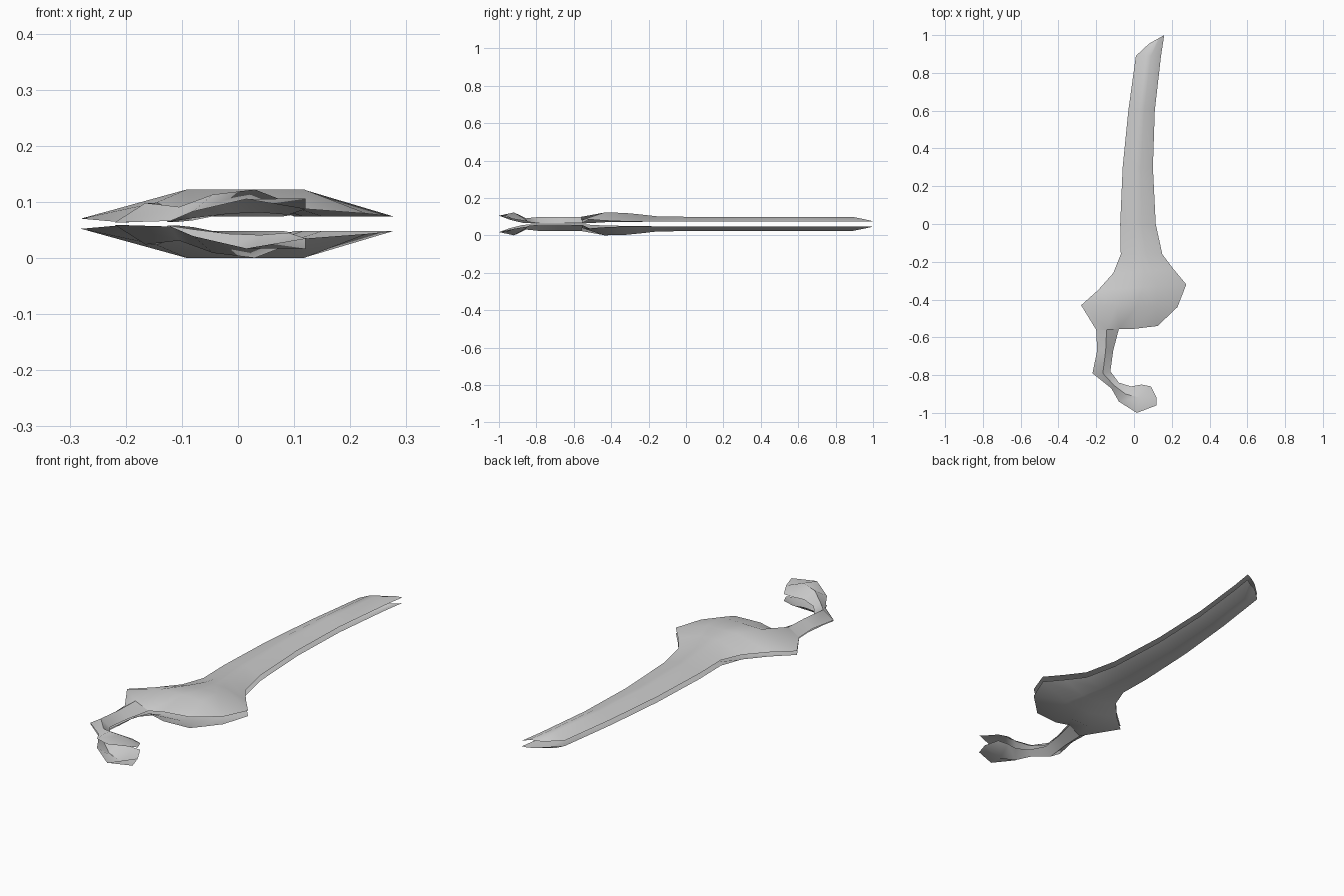
import bpy
import bmesh
import math
from mathutils import Vector

cube = bpy.data.objects.get("Cube")
if cube:
    bpy.data.objects.remove(cube, do_unlink=True)

MID = 0.061  # height of the plane between the two half shells

steel = bpy.data.materials.new("grey_steel")
steel.use_nodes = True
steel.diffuse_color = (0.6, 0.6, 0.6, 1)
steel.node_tree.nodes["Principled BSDF"].inputs["Base Color"].default_value = (0.6, 0.6, 0.6, 1)


def section(left, right, ridge, f1, f2):
    """Cross-section: edge, shoulder, crown, shoulder, edge."""
    a, b = Vector(left), Vector(right)
    points = [a]
    for f in (f1, (f1 + f2) / 2, f2):
        p = a.lerp(b, f)
        p.z = ridge
        points.append(p)
    return points + [b]


def shell(name, rows):
    """Skin the rows as an open sheet and mirror it below the middle plane."""
    bm = bmesh.new()
    grid = [[bm.verts.new(p) for p in row] for row in rows]
    for r0, r1 in zip(grid, grid[1:]):
        for i in range(len(r0) - 1):
            bm.faces.new((r0[i], r1[i], r1[i + 1], r0[i + 1]))
    bm.normal_update()
    if sum(f.normal.z for f in bm.faces) < 0:
        bmesh.ops.reverse_faces(bm, faces=bm.faces[:])
    mesh = bpy.data.meshes.new(name)
    bm.to_mesh(mesh)
    bm.free()
    mesh.materials.append(steel)
    obj = bpy.data.objects.new(name, mesh)
    bpy.context.collection.objects.link(obj)
    obj.location.z = MID
    mod = obj.modifiers.new("lower_half", "MIRROR")
    mod.use_axis = (False, False, True)
    mod.use_mirror_merge = False
    bpy.ops.object.select_all(action="DESELECT")
    obj.select_set(True)
    bpy.context.view_layer.objects.active = obj
    bpy.ops.object.shade_smooth_by_angle(angle=math.radians(40))
    return obj


# Blade from the slanted tip down to its root, then the flared guard
EDGE = 0.013
blade = [
    section((0.08, 0.955, EDGE), (0.16, 1.0, EDGE), 0.018, 0.4, 0.7),
    section((0.01, 0.89, EDGE), (0.143, 0.89, EDGE), 0.038, 0.4, 0.6),
    section((-0.03, 0.6, EDGE), (0.11, 0.6, EDGE), 0.038, 0.4, 0.6),
    section((-0.06, 0.3, EDGE), (0.10, 0.3, EDGE), 0.038, 0.4, 0.6),
    section((-0.073, 0.0, EDGE), (0.115, 0.0, EDGE), 0.038, 0.4, 0.6),
    section((-0.07, -0.16, EDGE), (0.15, -0.16, EDGE), 0.041, 0.4, 0.6),
    section((-0.11, -0.26, 0.011), (0.21, -0.24, EDGE), 0.051, 0.37, 0.65),
    section((-0.19, -0.35, 0.010), (0.277, -0.32, EDGE), 0.059, 0.35, 0.67),
    section((-0.28, -0.43, 0.009), (0.23, -0.44, 0.018), 0.061, 0.37, 0.78),
]
guard_front = [(-0.20, -0.56, 0.002), (-0.145, -0.56, 0.038), (-0.08, -0.555, 0.006),
               (0.0, -0.555, 0.022), (0.125, -0.54, 0.026)]
shell("blade_and_guard", blade + [guard_front])

# Grip, bending into the hooked pommel
grip = [
    guard_front[:3],
    [(-0.195, -0.67, 0.002), (-0.15, -0.67, 0.037), (-0.11, -0.67, 0.003)],
    [(-0.22, -0.79, 0.002), (-0.165, -0.79, 0.037), (-0.125, -0.78, 0.003)],
    [(-0.12, -0.87, 0.005), (-0.105, -0.855, 0.030), (-0.08, -0.84, 0.010)],
    [(-0.08, -0.94, 0.022), (-0.045, -0.90, 0.052), (-0.015, -0.86, 0.018)],
    [(0.015, -1.0, 0.044), (0.03, -0.92, 0.061), (0.04, -0.85, 0.020)],
    [(0.12, -0.96, 0.045), (0.12, -0.92, 0.026), (0.09, -0.86, 0.016)],
]
shell("grip_and_pommel", grip)
